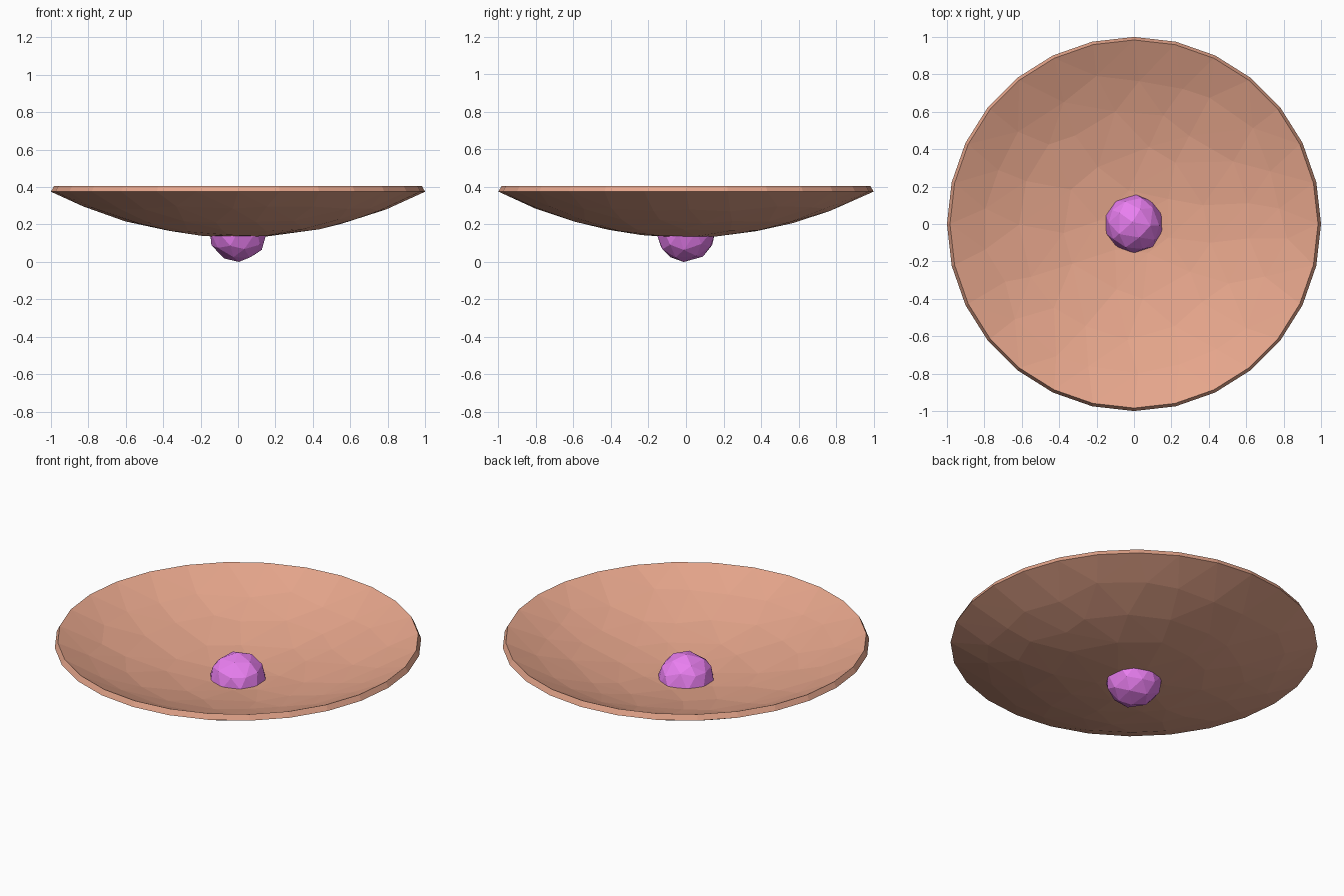
import bpy, bmesh, math, random
from mathutils import Vector, geometry

if "Cube" in bpy.data.objects:
    bpy.data.objects.remove(bpy.data.objects["Cube"])

random.seed(4)

SPHERE_R = 2.163          # curvature of the dish's outer side
THICKNESS = 0.035
BOTTOM_Z = 0.13
RIM_SIDES = 28


def finish(bm, name, color):
    bmesh.ops.recalc_face_normals(bm, faces=bm.faces)
    mesh = bpy.data.meshes.new(name)
    bm.to_mesh(mesh)
    bm.free()
    mat = bpy.data.materials.new(name + "_color")
    mat.diffuse_color = (*color, 1)
    mat.use_nodes = True
    mat.node_tree.nodes["Principled BSDF"].inputs["Base Color"].default_value = mat.diffuse_color
    mesh.materials.append(mat)
    obj = bpy.data.objects.new(name, mesh)
    bpy.context.collection.objects.link(obj)
    return obj


def scattered_disc():
    """Irregular triangulated unit disc with a regular rim."""
    pts = [Vector((math.cos(a), math.sin(a))) for a in
           (math.tau * i / RIM_SIDES for i in range(RIM_SIDES))]
    for r, n in ((0.8, 22), (0.6, 17), (0.4, 11), (0.2, 6), (0, 1)):
        turn = random.random()
        for i in range(n):
            a = math.tau * (i + turn + random.uniform(-0.2, 0.2)) / n
            rr = r + random.uniform(-0.04, 0.04)
            pts.append(Vector((rr * math.cos(a), rr * math.sin(a))))
    result = geometry.delaunay_2d_cdt(pts, [], [], 0, 1e-5)
    return result[0], result[2]


def add_bowl_side(bm, radius):
    """Lift a scattered disc onto a sphere about the shared centre."""
    center = Vector((0, 0, BOTTOM_Z + SPHERE_R))
    pts, faces = scattered_disc()
    verts = []
    for p in pts:
        d = Vector((p.x, p.y, -math.sqrt(SPHERE_R ** 2 - p.length_squared)))
        verts.append(bm.verts.new(center + d * (radius / SPHERE_R)))
    for f in faces:
        bm.faces.new([verts[i] for i in f])
    return verts[:RIM_SIDES]


# Shallow dish: outer side, inner side and slanted rim
bm = bmesh.new()
outer = add_bowl_side(bm, SPHERE_R)
inner = add_bowl_side(bm, SPHERE_R - THICKNESS)
for i in range(RIM_SIDES):
    j = (i + 1) % RIM_SIDES
    bm.faces.new((outer[i], outer[j], inner[j], inner[i]))
finish(bm, "dish", (0.79, 0.38, 0.26))

# Faceted ball through the middle of the dish
bm = bmesh.new()
bmesh.ops.create_icosphere(bm, subdivisions=2, radius=1)
for v in bm.verts:
    jitter = Vector([random.uniform(-0.08, 0.08) for _ in range(3)])
    v.co = (v.co + jitter).normalized() * 0.158
low = min(v.co.z for v in bm.verts)
bmesh.ops.translate(bm, verts=bm.verts, vec=(0, 0, -low))
finish(bm, "center_ball", (0.81, 0.21, 0.87))
